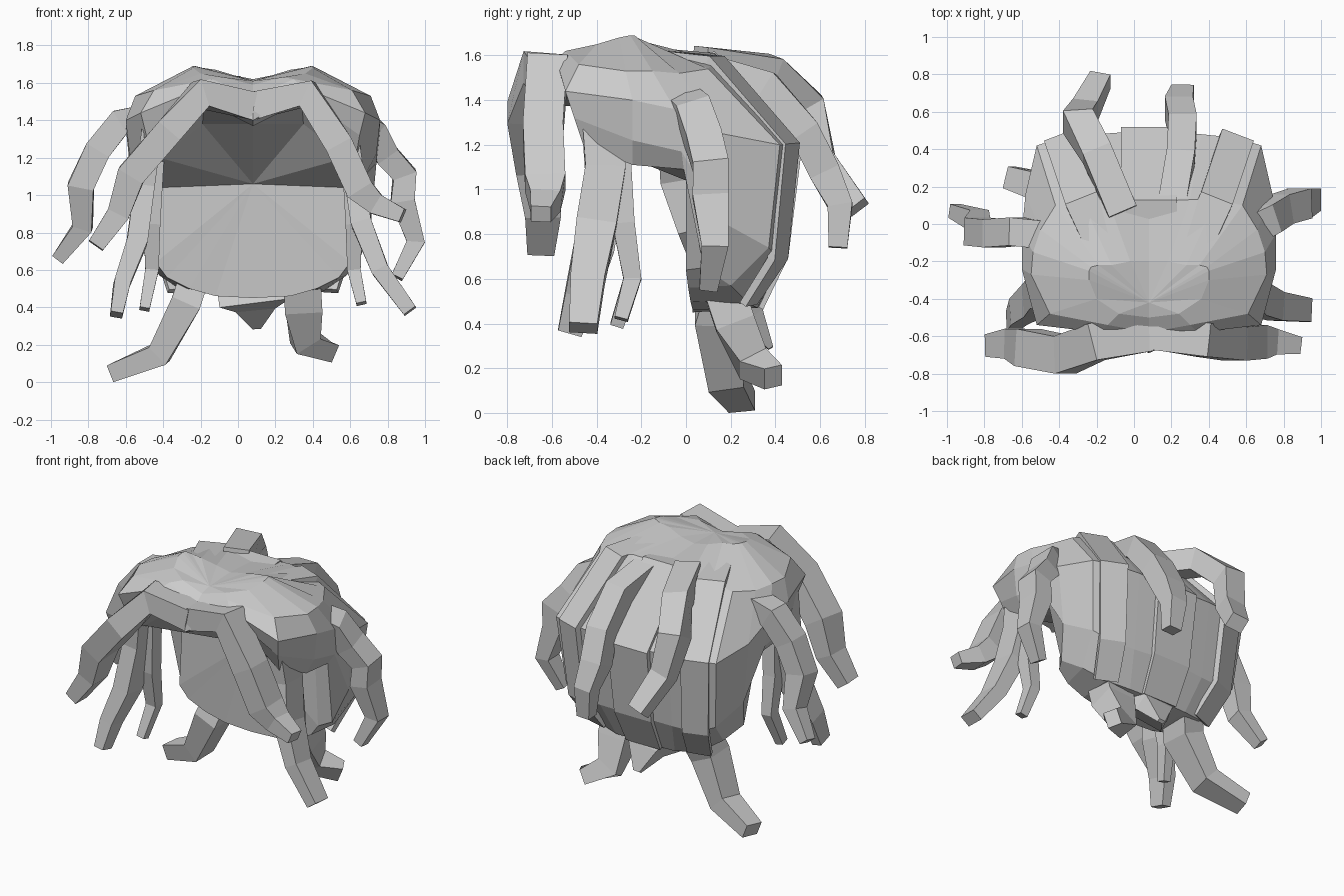
import bpy
import bmesh
from mathutils import Vector

default_cube = bpy.data.objects.get("Cube")
if default_cube:
    bpy.data.objects.remove(default_cube, do_unlink=True)

# One flat grey for the whole hairpiece
GREY = (0.6, 0.6, 0.6, 1.0)
hair_grey = bpy.data.materials.new("hair grey")
hair_grey.use_nodes = True
hair_grey.diffuse_color = GREY
hair_grey.node_tree.nodes["Principled BSDF"].inputs["Base Color"].default_value = GREY

MIDDLE = 0.08  # the parting sits a little to the left


def finish(name, bm):
    """Turn a bmesh into a flat shaded object with outward normals."""
    bmesh.ops.remove_doubles(bm, verts=bm.verts, dist=0.001)
    bmesh.ops.recalc_face_normals(bm, faces=bm.faces)
    mesh = bpy.data.meshes.new(name)
    bm.to_mesh(mesh)
    bm.free()
    mesh.materials.append(hair_grey)
    for polygon in mesh.polygons:
        polygon.use_smooth = False
    obj = bpy.data.objects.new(name, mesh)
    bpy.context.collection.objects.link(obj)
    return obj


def hair_cap(name, strands, crown, hollow):
    """Join strands running from crown to rim, mirror them, and close with a fan."""
    bm = bmesh.new()
    for side in (-1, 1):
        def corner(point):
            return bm.verts.new((MIDDLE + side * point[0], point[1], point[2]))

        columns = [[corner(p) for p in strand] for strand in strands]
        top, centre = corner(crown), corner(hollow)
        for left, right in zip(columns, columns[1:]):
            bm.faces.new((top, left[0], right[0]))
            bm.faces.new((centre, left[-1], right[-1]))
            for row in range(len(left) - 1):
                bm.faces.new((left[row], left[row + 1], right[row + 1], right[row]))
    return finish(name, bm)


def lock(name, path, width, thickness, tip=0.4, facing=(0, 1, 0)):
    """Sweep a tapering four sided section along a path of points."""
    points = [Vector(p) for p in path]
    bm = bmesh.new()
    rings = []
    last = len(points) - 1
    for i, point in enumerate(points):
        along = (points[min(i + 1, last)] - points[max(i - 1, 0)]).normalized()
        across = along.cross(Vector(facing)).normalized()
        outward = across.cross(along)
        swell = 1 if i < last - 1 else (1 + tip) / 2
        if i == last:
            swell = tip
        a, b = across * width * swell, outward * thickness * swell
        rings.append([bm.verts.new(point + offset)
                      for offset in (a + b, b - a, -a - b, a - b)])
    for first, second in zip(rings, rings[1:]):
        for k in range(4):
            n = (k + 1) % 4
            bm.faces.new((first[k], first[n], second[n], second[k]))
    bm.faces.new(rings[0])
    bm.faces.new(rings[-1])
    return finish(name, bm)


# Strands of one half of the cap, from the back round to the parting
back_middle = [(0, -.2, 1.62), (0, .12, 1.6), (0, .5, 1.18),
               (0, .44, .7), (0, .33, .47), (0, .03, .45)]
back_inner = [(.1, -.2, 1.64), (.22, .13, 1.61), (.28, .48, 1.2),
              (.27, .42, .69), (.22, .32, .47), (.2, .03, .46)]
back_outer = [(.2, -.22, 1.67), (.36, .13, 1.58), (.47, .46, 1.2),
              (.44, .41, .69), (.38, .28, .49), (.34, .02, .5)]
back_corner = [(.27, -.22, 1.68), (.5, .1, 1.54), (.6, .42, 1.2),
               (.56, .37, .74), (.5, .2, .57), (.46, .01, .56)]
side_back = [(.31, -.23, 1.69), (.58, -.03, 1.52), (.66, .16, 1.25),
             (.63, .17, .85), (.57, .08, .65), (.52, 0, .64)]
side_middle = [(.32, -.25, 1.69), (.62, -.15, 1.53), (.68, -.05, 1.36),
               (.66, -.02, 1.17), (.6, -.01, 1.09), (.5, 0, 1.04)]
side_front = [(.32, -.3, 1.68), (.63, -.27, 1.53), (.68, -.24, 1.4),
              (.66, -.24, 1.22), (.6, -.24, 1.11), (.5, -.2, 1.12)]
temple = [(.28, -.4, 1.65), (.53, -.48, 1.56), (.6, -.54, 1.44),
          (.57, -.5, 1.32), (.55, -.46, 1.2), (.5, -.4, 1.2)]
fringe = [(.16, -.48, 1.63), (.22, -.54, 1.62), (.26, -.58, 1.58),
          (.26, -.57, 1.54), (.26, -.52, 1.5), (.27, -.42, 1.38)]
peak = [(0, -.5, 1.59), (0, -.58, 1.53), (0, -.67, 1.45),
        (0, -.69, 1.4), (0, -.6, 1.37), (0, -.43, 1.38)]
hair_cap("hair_cap",
         [back_middle, back_inner, back_outer, back_corner, side_back,
          side_middle, side_front, temple, fringe, peak],
         crown=(0, -.42, 1.61), hollow=(0, 0, 1.06))


# Flat ribbons layered over the back, with their roots sunk into the cap
def ribbon(name, strand, side, width, facing):
    path = [(MIDDLE + side * x, y, z) for x, y, z in strand[:5]]
    x, y, z = path[0]
    path[0] = (x, y, z - .06)
    lock(name, path, width, .02, .85, facing)


ribbon("middle_back_ribbon", back_middle, 1, .15, (0, 1, .6))
for side, label in ((-1, "right"), (1, "left")):
    ribbon(label + "_back_ribbon", back_outer, side, .09, (side * .4, 1, .6))

# Long fringe locks sweeping out from the parting
lock("right_fringe_lock", [(.07, -.58, 1.48), (-.2, -.63, 1.54), (-.37, -.7, 1.34),
                           (-.57, -.66, 1.11), (-.64, -.64, .9), (-.76, -.65, .73)],
     .075, .1, .6)
lock("left_fringe_lock", [(.09, -.58, 1.48), (.37, -.62, 1.54), (.54, -.64, 1.27),
                          (.65, -.63, 1.03), (.74, -.63, .95), (.88, -.65, .89)],
     .075, .09, .5)

# Temple locks hanging in front of the ears
lock("left_temple_lock", [(.58, -.38, 1.4), (.62, -.36, 1.1), (.66, -.4, .85),
                          (.76, -.44, .6), (.92, -.46, .38)], .055, .09, .7)
lock("right_temple_lock", [(-.46, -.38, 1.35), (-.5, -.36, 1.05), (-.54, -.41, .75),
                           (-.62, -.47, .53), (-.65, -.52, .36)], .055, .09, .6)
lock("left_thin_lock", [(.6, -.3, 1.2), (.62, -.28, .85), (.62, -.24, .6),
                        (.66, -.29, .42)], .045, .05, .6)
lock("right_thin_lock", [(-.44, -.3, 1.2), (-.46, -.28, .85), (-.46, -.24, .6),
                         (-.5, -.31, .39)], .045, .05, .6)

# Side locks standing away from the cap
lock("right_side_lock", [(-.46, -.06, 1.42), (-.63, -.04, 1.39), (-.75, -.05, 1.24),
                         (-.84, -.04, 1.05), (-.83, .02, .83), (-.96, .07, .66)],
     .07, .075, .5)
lock("left_side_lock", [(.6, -.04, 1.4), (.72, .03, 1.35), (.79, .08, 1.22),
                        (.89, .11, 1.11), (.88, .11, .97), (.95, .13, .75),
                        (.85, .1, .56)], .065, .08, .5)

# Back locks curling away behind
lock("left_back_lock", [(.2, .08, 1.54), (.25, .36, 1.46), (.26, .53, 1.26),
                        (.24, .62, 1.08), (.26, .69, .93), (.27, .68, .74)],
     .07, .075, .6, (1, 0, 0))
lock("right_back_lock", [(-.06, .06, 1.57), (-.2, .38, 1.53), (-.3, .55, 1.38),
                         (-.26, .61, 1.13), (-.18, .77, .92)], .07, .08, .7, (1, 0, 0))

# Nape locks and centre point under the cap
lock("right_nape_lock", [(-.22, .2, .6), (-.28, .14, .42), (-.42, .18, .15),
                         (-.67, .25, .05)], .08, .1, .6)
lock("left_nape_lock", [(.34, .16, .58), (.35, .22, .4), (.36, .3, .22),
                        (.5, .39, .16)], .1, .09, .5)
lock("nape_point", [(.08, .2, .5), (.09, .3, .42), (.1, .38, .29)], .19, .1, .12)
